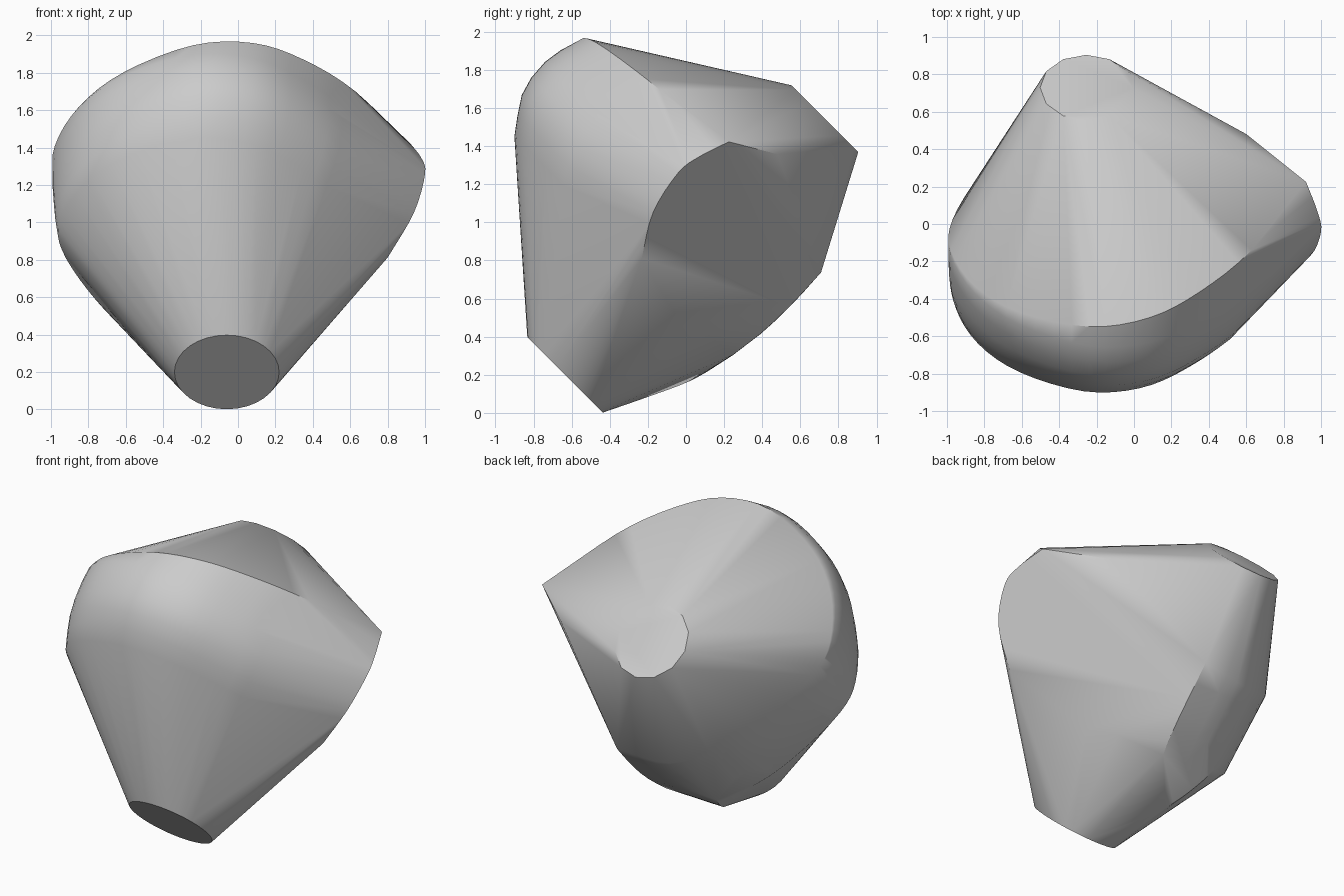
import bpy, bmesh, math
from mathutils import Vector

cube = bpy.data.objects.get("Cube")
if cube:
    bpy.data.objects.remove(cube, do_unlink=True)

grey = bpy.data.materials.new("plain_grey")
grey.use_nodes = True
grey.diffuse_color = (0.6, 0.6, 0.6, 1)
grey.node_tree.nodes["Principled BSDF"].inputs["Base Color"].default_value = (0.6, 0.6, 0.6, 1)

# The body leans: x stays, "across" and "height" are turned 45 degrees about x
R = math.sqrt(0.5)


def place(x, across, height):
    return Vector((x, R * (height + across), R * (height - across)))


def disc(x, across, height, radius, sides):
    turns = [2 * math.pi * i / sides for i in range(sides)]
    return [place(x + radius * math.cos(t), across + radius * math.sin(t), height) for t in turns]


def smooth_path(pts, steps=4):
    """Catmull-Rom curve through the given points."""
    pts = [Vector(p) for p in pts]
    ext = [2 * pts[0] - pts[1]] + pts + [2 * pts[-1] - pts[-2]]
    out = []
    for a, b, c, d in zip(ext, ext[1:], ext[2:], ext[3:]):
        for i in range(steps):
            t = i / steps
            out.append(0.5 * (2 * b + (c - a) * t + (2 * a - 5 * b + 4 * c - d) * t ** 2
                              + (3 * b - a - 3 * c + d) * t ** 3))
    return out + [pts[-1]]


# Widest rim of the body (x, across), from one end of the flat wall to the other
rim = smooth_path([(0.92, -0.85), (0.63, -1.3), (0.35, -1.58), (0.08, -1.74), (-0.24, -1.765),
                   (-0.61, -1.61), (-0.85, -1.38), (-0.98, -1.09), (-0.97, -0.86), (-0.82, -0.53),
                   (-0.62, -0.24), (-0.34, -0.04), (0.02, -0.02)])
points = [place(x, w, 1.02 + 0.13 * x) for x, w in rim]

# Bulging shoulder below the rim: height, scale along x, scale across
for height, sx, sw in ((0.88, 1.0, 1.025), (0.78, 1.0, 1.035), (0.67, 0.995, 1.03),
                       (0.57, 0.98, 1.01), (0.48, 0.96, 0.97), (0.39, 0.925, 0.925)):
    points += [place(-0.6 + (x + 0.6) * sx, -0.3 + (w + 0.3) * sw, height)
               for x, w in rim if x < 0.6]

# Outline of the flat wall on one side (x, height)
wall = smooth_path([(0.92, 1.165), (0.98, 1.0), (1.0, 0.86), (0.94, 0.62), (0.8, 0.41)])
wall += smooth_path([(0.36, 0.31), (0.18, 0.41), (0.045, 0.73), (0.02, 1.0)])
points += [place(x, -0.01 - 0.91 * x, h) for x, h in wall]

# Raised corner on the wall's upper edge
points.append(place(0.6, -0.62, 1.3))

# Rounded keel running down to the lower disc
points += [place(*p) for p in smooth_path([(-0.42, -0.05, 0.43), (-0.37, -0.06, 0.3),
                                           (-0.3, -0.105, 0.13), (-0.2, -0.195, -0.07),
                                           (-0.06, -0.31, -0.308)])]

# Flat end discs
points += disc(-0.06, -0.59, -0.308, 0.28, 32)
points += disc(-0.255, -0.576, 1.608, 0.247, 12)

# Wrap everything in one convex skin
bm = bmesh.new()
for p in points:
    bm.verts.new(p)
bmesh.ops.convex_hull(bm, input=bm.verts[:])
bmesh.ops.delete(bm, geom=[v for v in bm.verts if not v.link_faces], context='VERTS')
bmesh.ops.dissolve_limit(bm, angle_limit=math.radians(1), verts=bm.verts[:], edges=bm.edges[:])
bmesh.ops.recalc_face_normals(bm, faces=bm.faces[:])
mesh = bpy.data.meshes.new("faceted_body")
bm.to_mesh(mesh)
bm.free()
mesh.materials.append(grey)
body = bpy.data.objects.new("faceted_body", mesh)
bpy.context.collection.objects.link(body)

bpy.ops.object.select_all(action='DESELECT')
body.select_set(True)
bpy.context.view_layer.objects.active = body
bpy.ops.object.shade_smooth_by_angle(angle=math.radians(32))
